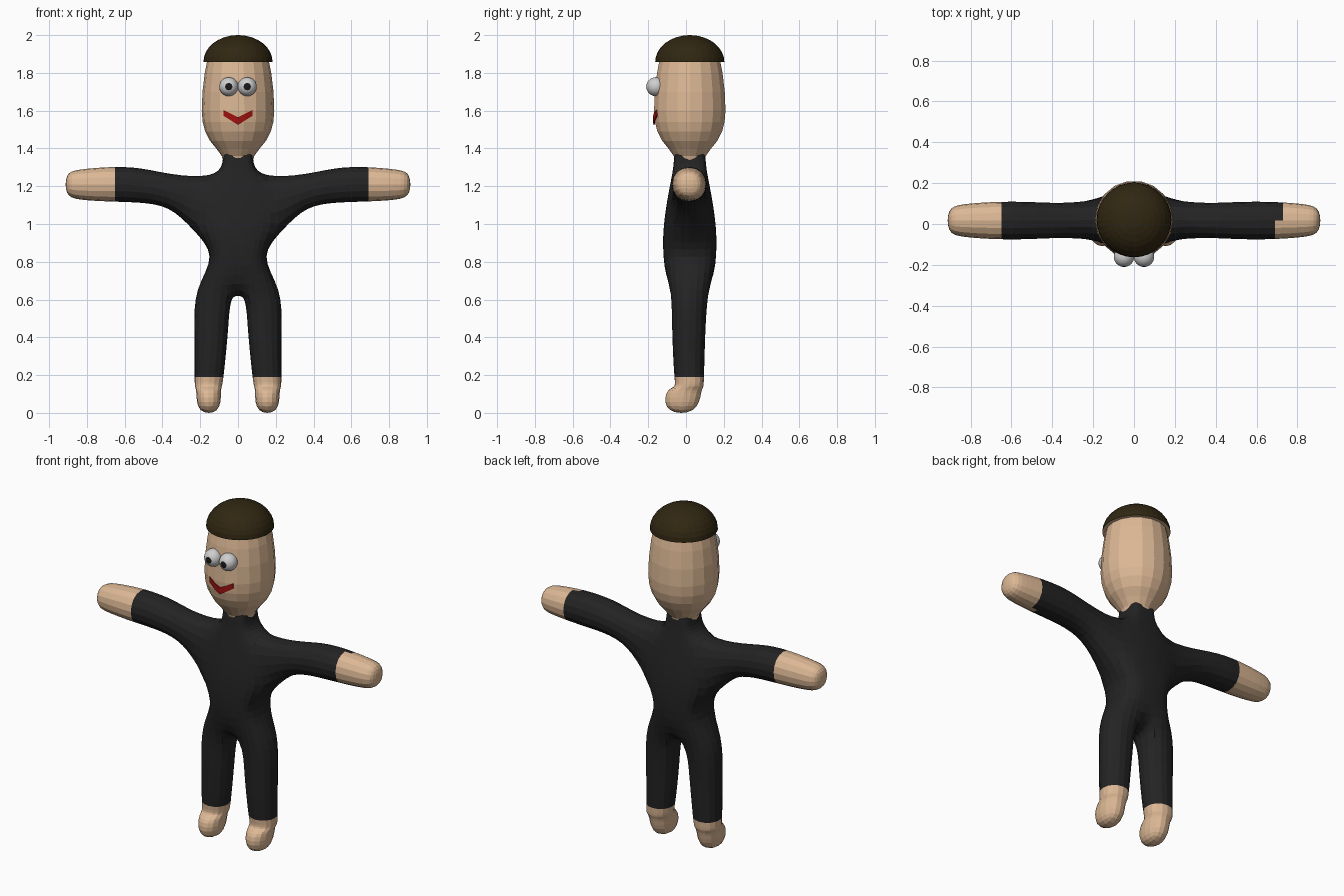
import bpy, bmesh, math
from mathutils import Matrix

if "Cube" in bpy.data.objects:
    bpy.data.objects.remove(bpy.data.objects["Cube"])


def material(name, rgb):
    m = bpy.data.materials.new(name)
    m.diffuse_color = (*rgb, 1)
    m.use_nodes = True
    m.node_tree.nodes["Principled BSDF"].inputs["Base Color"].default_value = m.diffuse_color
    return m


SKIN = material("skin", (0.72, 0.48, 0.30))
SUIT = material("black suit", (0.017, 0.017, 0.018))
HAIR = material("brown hair", (0.030, 0.020, 0.006))
WHITE = material("eye white", (0.62, 0.62, 0.62))
PUPIL = material("pupil black", (0.01, 0.01, 0.01))
RED = material("mouth red", (0.36, 0.006, 0.006))
MID_Y = 0.02


def finish(name, bm, mats):
    me = bpy.data.meshes.new(name)
    bm.to_mesh(me)
    bm.free()
    for m in mats:
        me.materials.append(m)
    ob = bpy.data.objects.new(name, me)
    bpy.context.collection.objects.link(ob)
    return ob


def bridge(bm, a, b):
    for i in range(len(a)):
        j = (i + 1) % len(a)
        bm.faces.new((a[i], a[j], b[j], b[i]))


def lathe(bm, profile, sides):
    """Closed stack of rings (z, radius) around the head axis."""
    rings = []
    for z, r in profile:
        turn = [2 * math.pi * i / sides for i in range(sides)]
        rings.append([bm.verts.new((r * math.cos(t), MID_Y + r * math.sin(t), z)) for t in turn])
    for a, b in zip(rings, rings[1:]):
        bridge(bm, a, b)
    bm.faces.new(rings[0][::-1])
    bm.faces.new(rings[-1])


# Torso rows: centre z, side z, middle x, side x, half depth
TORSO = [(1.42, 1.42, .04, .085, .083), (1.31, 1.31, .04, .075, .083),
         (1.22, 1.255, .05, .13, .102), (1.03, .965, .06, .25, .137),
         (.84, .835, .05, .11, .147), (.61, .66, .035, .242, .11)]
# Leg rows: inner x, outer x, z, front y, back y
LEG = [(.042, .238, .45, -.083, .11), (.07, .237, .18, -.07, .102), (.08, .235, .135, -.058, .1),
       (.085, .225, .125, -.122, .09), (.085, .225, -.011, -.122, .07)]
# Arm rows: x, centre z, half thickness
ARM = [(.36, 1.178, .09), (.52, 1.208, .101), (.68, 1.211, .101), (.85, 1.208, .088), (.918, 1.21, .066)]

# Body: half cage of front and back vertices, mirrored and rounded
bm = bmesh.new()


def pair(x, z, yf, yb):
    return bm.verts.new((x, yf, z)), bm.verts.new((x, yb, z))


rows = []
for zc, zs, xm, xs, d in TORSO:
    e = d * .86
    rows.append([pair(0, zc, MID_Y - d, MID_Y + d), pair(xm, zc, MID_Y - d, MID_Y + d),
                 pair(xs, zs, MID_Y - e, MID_Y + e)])
quads = [(a[i], b[i], b[i + 1], a[i + 1]) for a, b in zip(rows, rows[1:]) for i in (0, 1)]
leg = [rows[5][1:]] + [(pair(xi, z, yf, yb), pair(xo, z, yf, yb)) for xi, xo, z, yf, yb in LEG]
arm = [(rows[3][2], rows[2][2])]
for x, z, h in ARM:
    arm.append((pair(x, z - h, .017 - h, .017 + h), pair(x, z + h, .017 - h, .017 + h)))
for limb in (leg, arm):
    quads += [(a, c, d, b) for (a, b), (c, d) in zip(limb, limb[1:])]
edges = {(q[i], q[(i + 1) % 4]) for q in quads for i in range(4)}
for q in quads:
    bm.faces.new([p[0] for p in q])
    bm.faces.new([p[1] for p in reversed(q)])
for q in quads:  # side walls along the outline, open on the mirror plane
    for i in range(4):
        a, b = q[i], q[(i + 1) % 4]
        if (b, a) not in edges and max(a[0].co.x, b[0].co.x) > 0:
            bm.faces.new((b[0], a[0], a[1], b[1]))
bmesh.ops.recalc_face_normals(bm, faces=bm.faces)
cage = finish("body_cage", bm, [])
mirror = cage.modifiers.new("mirror", "MIRROR")
mirror.use_clip = True
sub = cage.modifiers.new("rounding", "SUBSURF")
sub.levels = sub.render_levels = 2
bpy.context.view_layer.update()
bm = bmesh.new()
bm.from_object(cage, bpy.context.evaluated_depsgraph_get())
bpy.data.objects.remove(cage)

# Cut the cuffs, then colour hands and feet as skin
for axis, at in ((2, .19), (0, -.65), (0, .69), (0, .73)):
    no = Matrix.Identity(3)[axis]
    bmesh.ops.bisect_plane(bm, geom=bm.verts[:] + bm.edges[:] + bm.faces[:],
                           plane_co=no * at, plane_no=no, dist=1e-5)
bmesh.ops.recalc_face_normals(bm, faces=bm.faces)
for f in bm.faces:
    c = f.calc_center_median()
    cuff = .73 if c.y > MID_Y else .69
    f.material_index = int(c.z < .19 or c.x < -.65 or c.x > cuff)
    f.smooth = False
finish("body", bm, [SUIT, SKIN])

# Head
bm = bmesh.new()
lathe(bm, [(1.33, .078), (1.36, .086), (1.40, .115), (1.44, .148), (1.49, .174),
           (1.54, .187), (1.60, .192), (1.70, .188), (1.80, .176), (1.87, .162)], 18)
finish("head", bm, [SKIN])

# Hair cap: half an ellipsoid with a skin coloured underside
bm = bmesh.new()
arc = [math.radians(a) for a in range(0, 90, 11)]
lathe(bm, [(1.858 + .142 * math.sin(t), .183 * math.cos(t)) for t in arc], 32)
for f in bm.faces:
    f.material_index = int(len(f.verts) > 4 and f.calc_center_median().z < 1.9)
finish("hair", bm, [HAIR, SKIN])

# Eyes: sphere poles point forward, the front cap is the pupil
for side, x in (("left", .049), ("right", -.049)):
    bm = bmesh.new()
    bmesh.ops.create_uvsphere(bm, u_segments=24, v_segments=24, radius=.05)
    for f in bm.faces:
        f.material_index = int(f.calc_center_median().z > .0455)
        f.smooth = True
    bm.transform(Matrix.Translation((x, -.16, 1.727)) @ Matrix.Rotation(math.pi / 2, 4, "X"))
    finish(side + "_eye", bm, [WHITE, PUPIL])

# Mouth: thin curved chevron hugging the face
bm = bmesh.new()
columns = []
for i in range(-2, 3):
    x = i * .0385
    top, bottom = 1.565 + abs(x) * .5, 1.525 + abs(x) * .62
    columns.append([bm.verts.new((x, MID_Y - math.sqrt(r * r - x * x), z))
                    for z, r in ((top, .195), (bottom, .193), (bottom, .186), (top, .186))])
for a, b in zip(columns, columns[1:]):
    bridge(bm, a, b)
bm.faces.new(columns[0])
bm.faces.new(columns[-1][::-1])
bmesh.ops.recalc_face_normals(bm, faces=bm.faces)
finish("mouth", bm, [RED])
